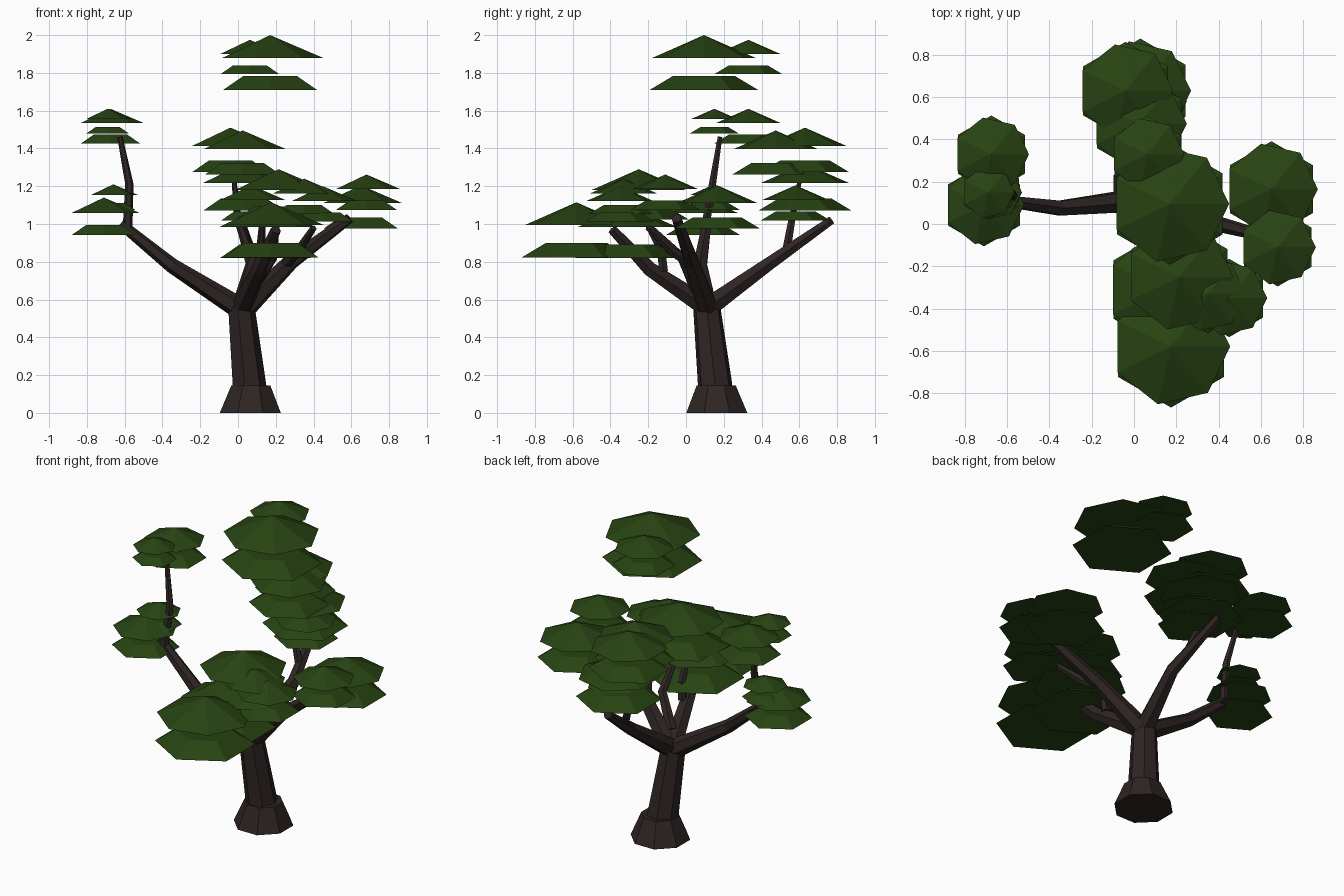
import bpy, bmesh, math
from mathutils import Vector

if "Cube" in bpy.data.objects:
    bpy.data.objects.remove(bpy.data.objects["Cube"])


def material(name, rgb):
    m = bpy.data.materials.new(name)
    m.diffuse_color = (*rgb, 1.0)
    m.use_nodes = True
    m.node_tree.nodes["Principled BSDF"].inputs["Base Color"].default_value = m.diffuse_color
    return m


BARK = material("dark_bark", (0.027, 0.018, 0.017))
LEAF = material("deep_green", (0.020, 0.056, 0.006))


def finish(name, bm, mat):
    bmesh.ops.recalc_face_normals(bm, faces=bm.faces)
    me = bpy.data.meshes.new(name)
    bm.to_mesh(me)
    bm.free()
    me.materials.append(mat)
    ob = bpy.data.objects.new(name, me)
    bpy.context.collection.objects.link(ob)
    return ob


def tube(name, path, radii, sides=6, flat=False, turn=0.0):
    """Faceted tapering limb; flat=True keeps every ring level."""
    bm = bmesh.new()
    pts = [Vector(p) for p in path]
    rings = []
    for i, (p, r) in enumerate(zip(pts, radii)):
        d = (pts[min(i + 1, len(pts) - 1)] - pts[max(i - 1, 0)]).normalized()
        if flat:
            d = Vector((0, 0, 1))
        u = (Vector((1, 0, 0)) - d * d.x)
        if u.length < 0.3:
            u = Vector((0, 1, 0)) - d * d.y
        u.normalize()
        v = d.cross(u)
        ring = []
        for k in range(sides):
            a = turn + 2 * math.pi * k / sides
            ring.append(bm.verts.new(p + r * (math.cos(a) * u + math.sin(a) * v)))
        rings.append(ring)
    for a, b in zip(rings, rings[1:]):
        for k in range(sides):
            n = (k + 1) % sides
            bm.faces.new((a[k], a[n], b[n], b[k]))
    bm.faces.new(rings[0])
    bm.faces.new(rings[-1])
    return finish(name, bm, BARK)


def pad(name, x, y, z, sides, r, top_r, h, turn):
    """Flat-bottomed leaf layer, pointed when top_r is zero."""
    bm = bmesh.new()

    def ring(rad, zz):
        return [bm.verts.new((x + rad * math.cos(turn + 2 * math.pi * k / sides),
                              y + rad * math.sin(turn + 2 * math.pi * k / sides), zz))
                for k in range(sides)]
    low = ring(r, z)
    bm.faces.new(low)
    if top_r:
        top = ring(top_r, z + h)
        bm.faces.new(top)
        for k in range(sides):
            n = (k + 1) % sides
            bm.faces.new((low[k], low[n], top[n], top[k]))
    else:
        tip = bm.verts.new((x, y, z + h))
        for k in range(sides):
            bm.faces.new((low[k], low[(k + 1) % sides], tip))
    return finish(name, bm, LEAF)


def leaf_cluster(name, x, y, apex, r):
    """Pointed seven-sided cap floating over a six-sided truncated layer."""
    base = apex - 0.43 * r
    pad(name + "_cap", x, y, base, 7, r, 0, 0.43 * r, 0)
    pad(name + "_skirt", x, y, base - 0.61 * r, 6, 1.03 * r, 0.58 * r, 0.27 * r, math.pi / 2)


# Trunk and flared foot
tube("trunk_foot", [(0.065, 0.163, 0), (0.068, 0.16, 0.145)], [0.175, 0.112], 8, True, math.pi / 8)
tube("trunk", [(0.06, 0.157, 0.10), (0.055, 0.153, 0.16), (0.015, 0.11, 0.56)],
     [0.095, 0.093, 0.074], 7, True)

# Main limbs and twigs: path, radii
limbs = {
    "left_limb": ([(0.03, 0.115, 0.54), (-0.35, 0.075, 0.78), (-0.62, 0.11, 1.0)],
                  [0.060, 0.040, 0.028]),
    "left_twig": ([(-0.585, 0.10, 0.97), (-0.575, 0.14, 1.21), (-0.625, 0.18, 1.46)],
                  [0.026, 0.022, 0.014]),
    "back_limb": ([(0.02, 0.09, 0.54), (0.08, 0.44, 0.79), (0.01, 0.77, 1.02)],
                  [0.062, 0.040, 0.025]),
    "back_twig": ([(0.06, 0.53, 0.85), (0.0, 0.56, 1.02), (-0.02, 0.60, 1.22)],
                  [0.026, 0.021, 0.013]),
    "right_limb": ([(0.02, 0.12, 0.54), (0.28, 0.03, 0.80), (0.59, -0.05, 1.03)],
                   [0.062, 0.043, 0.028]),
    "right_twig": ([(0.25, 0.04, 0.78), (0.32, -0.08, 0.86), (0.40, -0.2, 0.98)],
                   [0.032, 0.026, 0.018]),
    "front_limb": ([(0.01, 0.14, 0.54), (0.11, -0.19, 0.76), (0.20, -0.39, 0.97)],
                   [0.062, 0.043, 0.028]),
    "front_twig": ([(0.11, -0.12, 0.75), (0.12, -0.13, 0.86), (0.13, -0.22, 1.03)],
                   [0.028, 0.024, 0.016]),
    "middle_twig": ([(0.06, 0.06, 0.64), (0.18, -0.02, 0.82), (0.20, -0.20, 0.99)],
                    [0.036, 0.028, 0.020]),
}
for name, (path, radii) in limbs.items():
    tube(name, path, radii)

# Foliage: centre x, centre y, apex height, radius
clusters = {
    "crown_large": (0.17, 0.095, 2.0, 0.28),
    "crown_small": (0.063, 0.33, 1.975, 0.175),
    "left_upper_large": (-0.675, 0.33, 1.61, 0.178),
    "left_upper_small": (-0.69, 0.15, 1.61, 0.125),
    "left_lower_large": (-0.71, 0.09, 1.14, 0.19),
    "left_lower_small": (-0.66, 0.15, 1.21, 0.13),
    "back_top": (-0.04, 0.63, 1.51, 0.225),
    "back_inner": (0.025, 0.475, 1.495, 0.225),
    "back_middle": (0.03, 0.63, 1.32, 0.24),
    "back_low": (0.07, 0.58, 1.205, 0.18),
    "front_outer": (0.175, -0.58, 1.115, 0.28),
    "front_low": (0.145, -0.31, 1.10, 0.27),
    "front_top": (0.215, -0.25, 1.29, 0.255),
    "front_side_upper": (0.35, -0.33, 1.24, 0.18),
    "front_side_lower": (0.45, -0.35, 1.20, 0.18),
    "right_upper": (0.68, -0.11, 1.262, 0.18),
    "right_lower": (0.65, 0.165, 1.205, 0.22),
}
for name, (x, y, apex, r) in clusters.items():
    leaf_cluster("leaves_" + name, x, y, apex, r)
